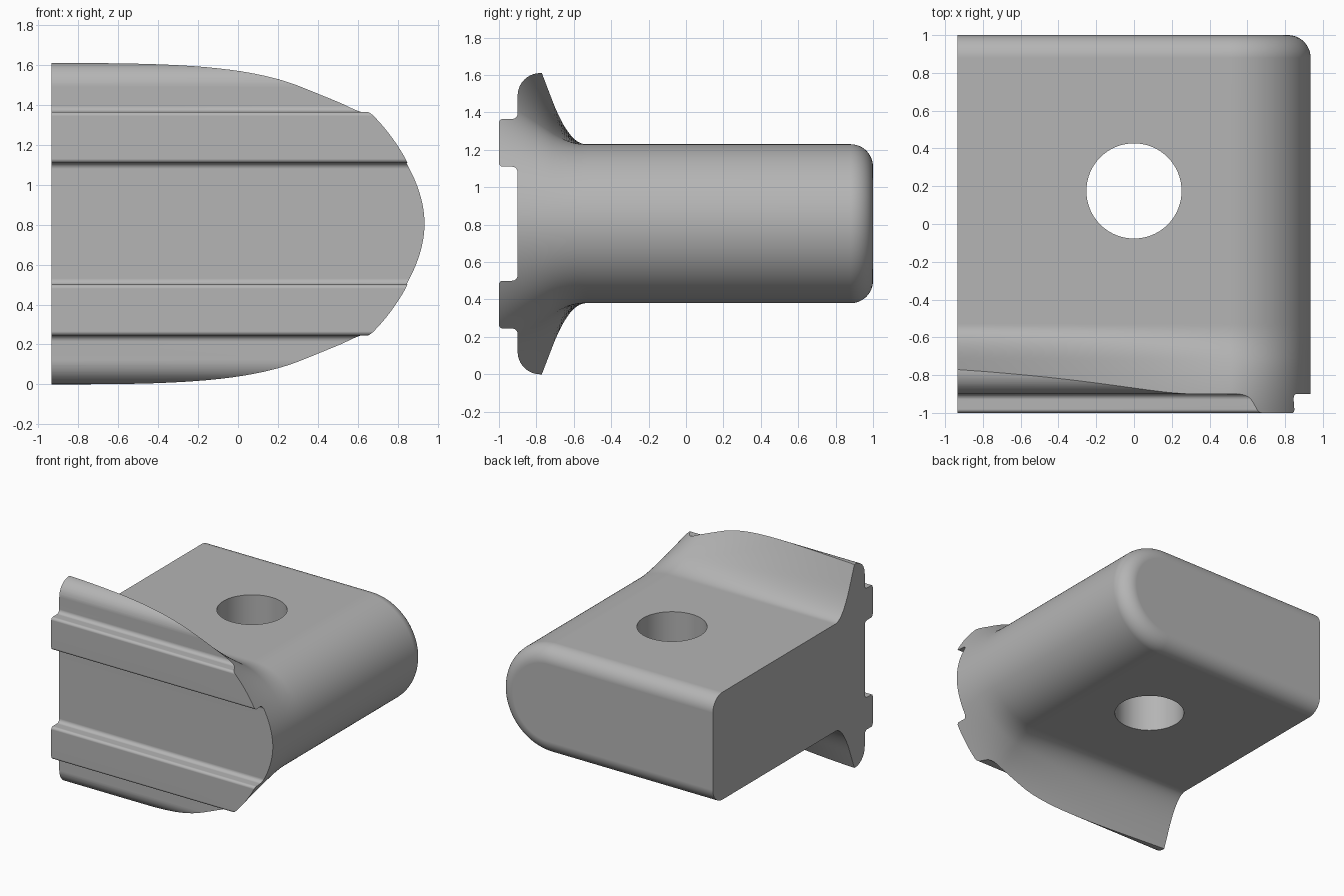
import bpy, bmesh
from math import sin, cos, pi, sqrt

old = bpy.data.objects.get("Cube")
if old:
    bpy.data.objects.remove(old)

MID = 0.805      # height of the symmetry plane
LEFT, ROUND_X, R = -0.935, 0.51, 0.425
FRONT, FACE, BACK = -1.0, -0.9, 1.0
EDGE = 0.12      # rounding of the back edge

grey = bpy.data.materials.new("plain grey")
grey.use_nodes = True
colour = (0.46, 0.46, 0.46, 1)
grey.diffuse_color = colour
grey.node_tree.nodes["Principled BSDF"].inputs["Base Color"].default_value = colour


def loft(name, rings):
    """Join closed rings of points and cap both ends."""
    bm = bmesh.new()
    rows = [[bm.verts.new(p) for p in ring] for ring in rings]
    n = len(rows[0])
    for a, b in zip(rows, rows[1:]):
        for i in range(n):
            j = (i + 1) % n
            bm.faces.new((a[i], a[j], b[j], b[i]))
    bm.faces.new(rows[0])
    bm.faces.new(rows[-1])
    bmesh.ops.recalc_face_normals(bm, faces=bm.faces)
    mesh = bpy.data.meshes.new(name)
    bm.to_mesh(mesh)
    bm.free()
    mesh.materials.append(grey)
    ob = bpy.data.objects.new(name, mesh)
    bpy.context.collection.objects.link(ob)
    return ob


def flare(x, y):
    """Height added by the flange, fading toward the rounded end."""
    t, w = -0.625 - y, 0.09
    ramp = 0 if t < -w else t if t > w else (t + w) ** 2 / (4 * w)
    d = max(0, 0.935 - x)
    return (1.6 * d - 0.11 * d * d) * ramp


def section(y, inset):
    """Half-stadium section of the body, flared near the front."""
    r = R - inset
    half = [(LEFT + (ROUND_X - LEFT) * i / 36, r) for i in range(36)]
    half += [(ROUND_X + r * sin(a), r * cos(a))
             for a in (pi / 2 * i / 32 for i in range(32))]
    half = [(x, h + flare(x, y)) for x, h in half]
    top = [(x, y, MID + h) for x, h in half]
    bottom = [(x, y, MID - h) for x, h in reversed(half)]
    return top + [(ROUND_X + r, y, MID)] + bottom


# Body with a flared front and a rounded back edge
stations = [(-1.03 + 0.53 * i / 40, 0) for i in range(41)]
stations += [(0.2, 0)]
for i in range(13):
    a = pi / 2 * i / 12
    stations.append((BACK - EDGE + EDGE * sin(a), EDGE * (1 - cos(a))))
body = loft("clamp_body", [section(y, s) for y, s in stations])


def arc(cy, cz, r, start, end, steps=6):
    angles = [start + (end - start) * i / steps for i in range(steps + 1)]
    return [(cy + r * cos(a), cz + r * sin(a)) for a in angles]


# Side profile: two raised rails and a rounded flange lip
c, f = 0.02, 0.03
low, high = 0.305, 0.56
profile = arc(FACE - f, low - f, f, 0, pi / 2)
profile += arc(FRONT + c, low + c, c, 1.5 * pi, pi)
profile += arc(FRONT + c, high - c, c, pi, pi / 2)
profile += arc(FACE - f, high + f, f, -pi / 2, 0)
profile += arc(FACE + 0.12, 0.685, 0.12, pi, pi / 2, 16)
profile += [(1.2, 0.805)]
outline = [(y, MID + h) for y, h in profile]
outline += [(y, MID - h) for y, h in reversed(profile)]
side_cutter = loft("side_profile_cutter",
                   [[(x, y, z) for y, z in outline] for x in (-1.2, 1.2)])

# Through hole
ring = [(0.252 * cos(2 * pi * i / 96), 0.175 + 0.252 * sin(2 * pi * i / 96))
        for i in range(96)]
hole_cutter = loft("hole_cutter", [[(x, y, z) for x, y in ring] for z in (-0.5, 2.5)])

for cutter, mode in ((side_cutter, 'INTERSECT'), (hole_cutter, 'DIFFERENCE')):
    mod = body.modifiers.new(cutter.name, 'BOOLEAN')
    mod.operation, mod.solver, mod.object = mode, 'EXACT', cutter
    cutter.hide_render = True

# Bake the cuts and drop the cutters
bpy.context.view_layer.update()
graph = bpy.context.evaluated_depsgraph_get()
baked = bpy.data.meshes.new_from_object(body.evaluated_get(graph))
body.modifiers.clear()
body.data = baked
for cutter in (side_cutter, hole_cutter):
    bpy.data.objects.remove(cutter)

# Smooth shading with crisp edges
bpy.ops.object.select_all(action='DESELECT')
body.select_set(True)
bpy.context.view_layer.objects.active = body
bpy.ops.object.shade_smooth_by_angle(angle=0.5)
normals = body.modifiers.new("weighted normals", 'WEIGHTED_NORMAL')
normals.keep_sharp = True
